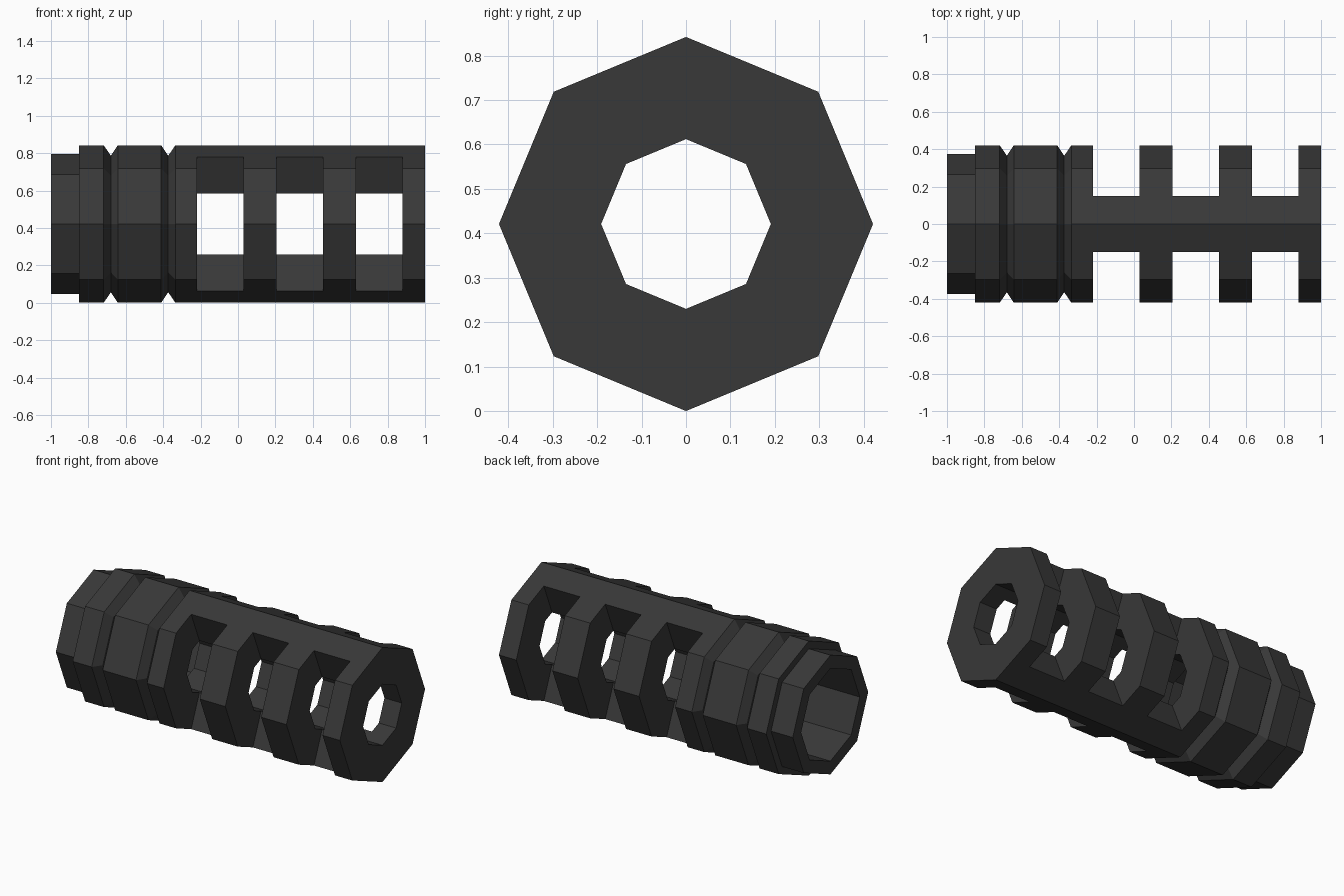
import bpy, bmesh
from math import sin, cos, pi, radians

if "Cube" in bpy.data.objects:
    bpy.data.objects.remove(bpy.data.objects["Cube"])

R, CZ, SIDES = 0.421, 0.421, 8


def make_object(name, bm):
    bmesh.ops.recalc_face_normals(bm, faces=bm.faces)
    mesh = bpy.data.meshes.new(name)
    bm.to_mesh(mesh)
    bm.free()
    obj = bpy.data.objects.new(name, mesh)
    bpy.context.collection.objects.link(obj)
    return obj


def lathe(name, profile):
    """Turn a closed (x, radius) profile around the x axis."""
    bm = bmesh.new()
    rings = [[bm.verts.new((x, r * sin(2 * pi * i / SIDES), CZ + r * cos(2 * pi * i / SIDES)))
              for i in range(SIDES)] for x, r in profile]
    for a, b in zip(rings, rings[1:] + rings[:1]):
        for i in range(SIDES):
            j = (i + 1) % SIDES
            bm.faces.new((a[i], a[j], b[j], b[i]))
    return make_object(name, bm)


def groove(x):
    return [(x - 0.038, R), (x, 0.365), (x + 0.038, R)]


# Octagonal body: neck, shoulder, two V grooves, wide rear socket and narrow bore
outer = [(-1, 0.373), (-0.85, 0.373), (-0.85, R)] + groove(-0.68) + groove(-0.373) + [(1, R)]
inner = [(1, 0.191), (-0.4, 0.191), (-0.4, 0.29), (-1, 0.29)]
body = lathe("slotted_barrel_body", outer + inner)

# Radial wedge cutters for the three side ports on each side
bm = bmesh.new()
angle = radians(67.5)
for x0, x1 in ((-0.22, 0.03), (0.207, 0.455), (0.63, 0.88)):
    for side in (-1, 1):
        section = [(r * cos(a), r * sin(a))
                   for r, a in ((0.08, -angle), (1.5, -angle), (1.5, angle), (0.08, angle))]
        ends = [[bm.verts.new((x, side * y, CZ + z)) for y, z in section] for x in (x0, x1)]
        bm.faces.new(ends[0])
        bm.faces.new(ends[1])
        for i in range(4):
            j = (i + 1) % 4
            bm.faces.new((ends[0][i], ends[0][j], ends[1][j], ends[1][i]))
cutter = make_object("port_cutter", bm)
cutter.hide_render = True
cutter.hide_viewport = False
cutter.display_type = 'WIRE'

# Cut the ports, then discard the helper
mod = body.modifiers.new("ports", 'BOOLEAN')
mod.operation = 'DIFFERENCE'
mod.solver = 'EXACT'
mod.object = cutter
bpy.context.view_layer.objects.active = body
bpy.ops.object.modifier_apply(modifier=mod.name)
bpy.data.objects.remove(cutter)

# Dark steel
steel = bpy.data.materials.new("dark_steel")
steel.diffuse_color = (0.04, 0.04, 0.04, 1)
steel.use_nodes = True
steel.node_tree.nodes["Principled BSDF"].inputs["Base Color"].default_value = steel.diffuse_color
body.data.materials.clear()
body.data.materials.append(steel)
